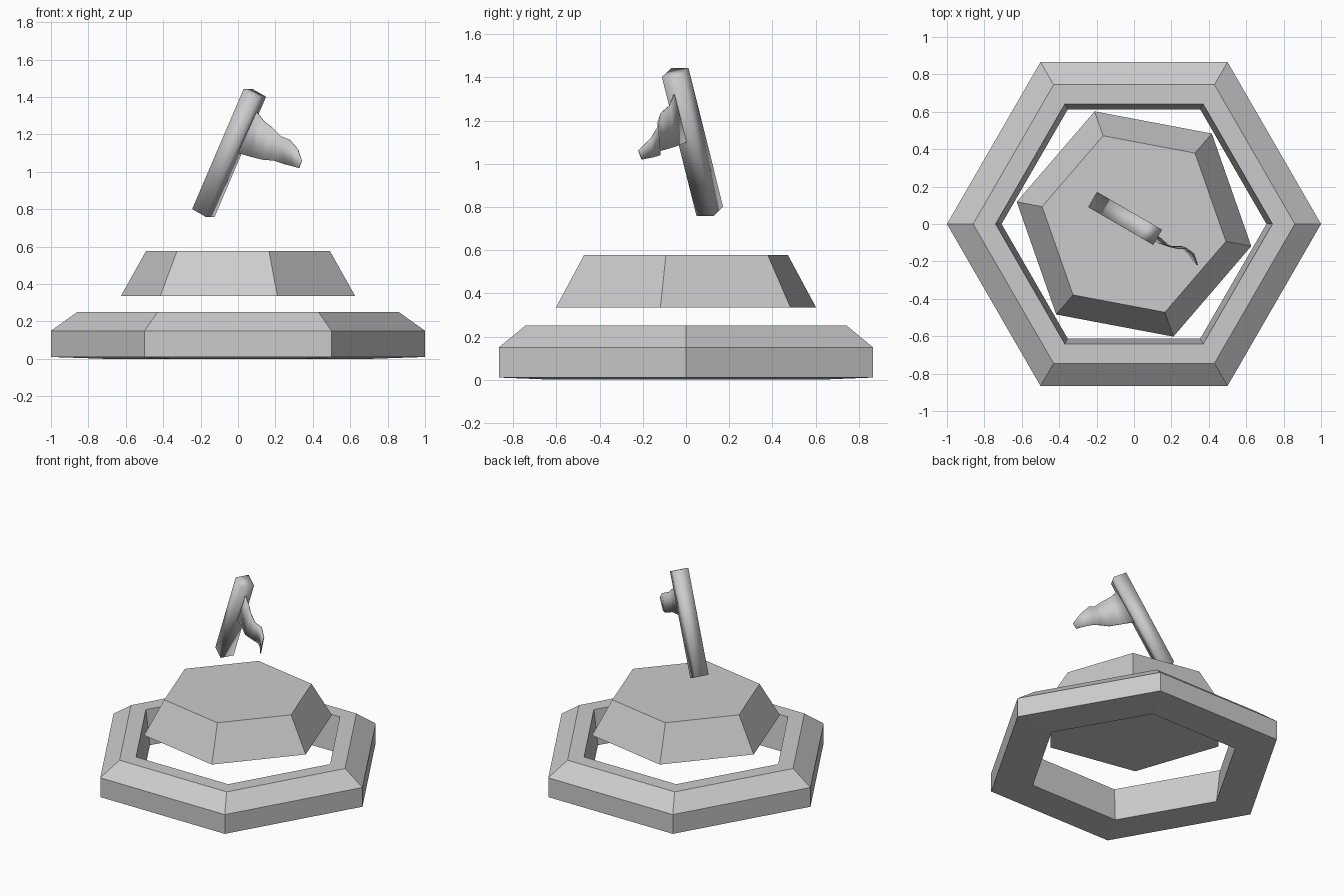
import bpy, bmesh, math
from mathutils import Vector, Matrix

if "Cube" in bpy.data.objects:
    bpy.data.objects.remove(bpy.data.objects["Cube"])


def finish(name, bm, smooth=False):
    bmesh.ops.recalc_face_normals(bm, faces=bm.faces)
    me = bpy.data.meshes.new(name)
    bm.to_mesh(me)
    bm.free()
    for p in me.polygons:
        p.use_smooth = smooth
    ob = bpy.data.objects.new(name, me)
    bpy.context.collection.objects.link(ob)
    return ob


def hex_lathe(name, profile, turn=0.0, closed=False):
    """Sweep (radius, z) points around six sides."""
    bm = bmesh.new()
    rings = []
    for r, z in profile:
        angles = [turn + i * math.pi / 3 for i in range(6)]
        rings.append([bm.verts.new((r * math.cos(a), r * math.sin(a), z)) for a in angles])
    pairs = list(zip(rings, rings[1:]))
    if closed:
        pairs.append((rings[-1], rings[0]))
    else:
        bm.faces.new(rings[0])
        bm.faces.new(rings[-1])
    for a, b in pairs:
        for i in range(6):
            j = (i + 1) % 6
            bm.faces.new((a[i], a[j], b[j], b[i]))
    return finish(name, bm)


# Hexagonal ring with a chamfered upper edge and tapered hole
hex_lathe("base_ring", [(1, 0.01), (1, 0.15), (0.86, 0.25), (0.74, 0.25), (0.708, 0.0)], closed=True)

# Turned, floating hexagonal block with sloping sides
hex_lathe("middle_block", [(0.638, 0.335), (0.5, 0.577)], turn=math.radians(-10.7))

# Leaning square post
bottom, top = Vector((-0.185, 0.11, 0.78)), Vector((0.09, -0.05, 1.422))
axis = (top - bottom).normalized()
side = Vector((0.5, 0.866, 0))
side = (side - axis * side.dot(axis)).normalized()
lean = side.cross(axis)
rot = Matrix((lean, side, axis)).transposed().to_4x4()
size = Matrix.Diagonal((0.094, 0.094, (top - bottom).length, 1))
bm = bmesh.new()
bmesh.ops.create_cube(bm, size=1, matrix=Matrix.Translation((bottom + top) / 2) @ rot @ size)
finish("leaning_post", bm, smooth=True)

# Wavy pennant: sheet between an upper and a lower edge
upper = [(0.10, -0.055, 1.32), (0.14, -0.075, 1.27), (0.185, -0.115, 1.235), (0.23, -0.13, 1.19),
         (0.28, -0.13, 1.17), (0.32, -0.16, 1.12), (0.34, -0.22, 1.06)]
lower = [(0.0, -0.0, 1.10), (0.07, -0.05, 1.08), (0.13, -0.10, 1.065), (0.19, -0.12, 1.06),
         (0.25, -0.12, 1.04), (0.29, -0.155, 1.03), (0.325, -0.205, 1.02)]
bm = bmesh.new()
u = [bm.verts.new(p) for p in upper]
l = [bm.verts.new(p) for p in lower]
for i in range(len(u) - 1):
    bm.faces.new((u[i], l[i], l[i + 1], u[i + 1]))
flag = finish("pennant", bm, smooth=True)
mod = flag.modifiers.new("thickness", 'SOLIDIFY')
mod.thickness = 0.006
mod.offset = 0
